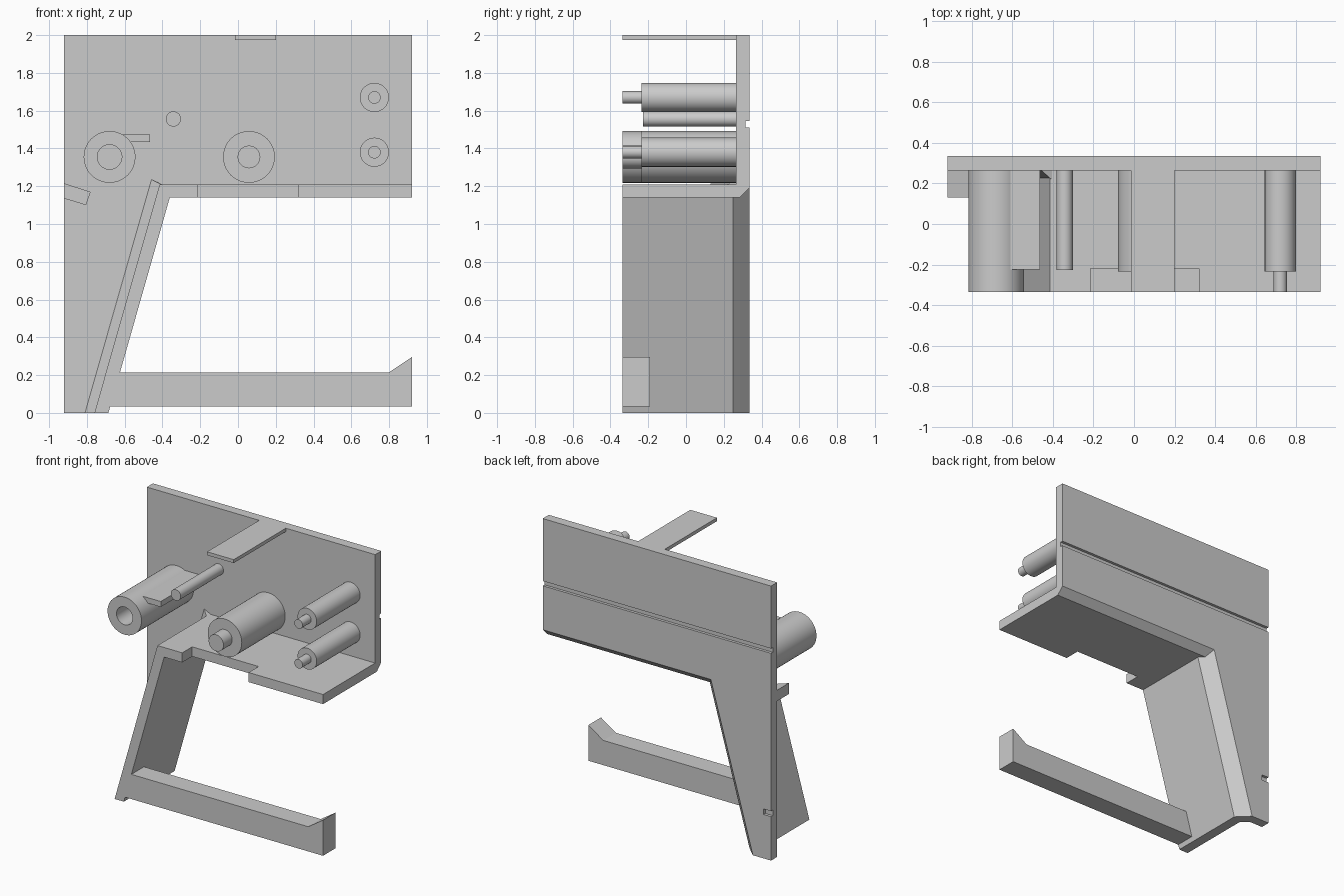
import bpy
import bmesh
from math import tau
from mathutils import Vector

cube = bpy.data.objects.get("Cube")
if cube:
    bpy.data.objects.remove(cube, do_unlink=True)

grey = bpy.data.materials.new("plain grey")
grey.use_nodes = True
grey.diffuse_color = (0.6, 0.6, 0.6, 1)
grey.node_tree.nodes["Principled BSDF"].inputs["Base Color"].default_value = (0.6, 0.6, 0.6, 1)

FRONT, PLATE, BACK = -0.335, 0.265, 0.335
SIDE, SLOPE = 0.92, 0.285


def finish(bm, name):
    bmesh.ops.recalc_face_normals(bm, faces=bm.faces)
    mesh = bpy.data.meshes.new(name)
    bm.to_mesh(mesh)
    bm.free()
    mesh.materials.append(grey)
    obj = bpy.data.objects.new(name, mesh)
    bpy.context.collection.objects.link(obj)
    return obj


def loft(name, sections):
    """Join equal-length x-z outlines, each placed at its own y."""
    bm = bmesh.new()
    rings = [[bm.verts.new((x, y, z)) for x, z in outline] for y, outline in sections]
    for a, b in zip(rings, rings[1:]):
        for i in range(len(a)):
            j = (i + 1) % len(a)
            bm.faces.new((a[i], a[j], b[j], b[i]))
    bm.faces.new(rings[0])
    bm.faces.new(rings[-1])
    return finish(bm, name)


def prism(name, outline, y0, y1):
    return loft(name, [(y0, outline), (y1, outline)])


def box(name, x0, x1, y0, y1, z0, z1):
    return prism(name, [(x0, z0), (x1, z0), (x1, z1), (x0, z1)], y0, y1)


def lathe(name, x, z, profile, closed=False):
    """Spin a (radius, y) profile about an axis running front to back."""
    bm = bmesh.new()
    verts = [bm.verts.new((x + r, y, z)) for r, y in profile]
    edges = [bm.edges.new(pair) for pair in zip(verts, verts[1:])]
    if closed:
        edges.append(bm.edges.new((verts[-1], verts[0])))
    bmesh.ops.spin(bm, geom=verts + edges, cent=Vector((x, 0, z)),
                   axis=(0, 1, 0), angle=tau, steps=48)
    bmesh.ops.remove_doubles(bm, verts=bm.verts, dist=0.0001)
    obj = finish(bm, name)
    bpy.ops.object.select_all(action="DESELECT")
    obj.select_set(True)
    bpy.context.view_layer.objects.active = obj
    bpy.ops.object.shade_smooth_by_angle()
    return obj


def cut(obj, cutter):
    mod = obj.modifiers.new("cut", "BOOLEAN")
    mod.operation = "DIFFERENCE"
    mod.solver = "EXACT"
    mod.object = cutter
    cutter.hide_render = True
    cutter.hide_viewport = True
    cutter.display_type = "WIRE"


def leg_x(z, inset=0):
    return -0.686 + SLOPE * z - inset


# Back plate, bevelled along the leg and the underside
def plate_outline(leg_inset, floor_inset):
    z = 1.14 + floor_inset
    return [(-SIDE, 0), (leg_x(0, leg_inset), 0), (leg_x(z, leg_inset), z),
            (SIDE, z), (SIDE, 2), (-SIDE, 2)]


plate = loft("back_plate", [(PLATE, plate_outline(0.015, 0)),
                            (0.285, plate_outline(0.035, 0)),
                            (BACK, plate_outline(0.088, 0.05))])
cut(plate, box("groove_cutter", -1, 1, 0.315, 0.4, 1.51, 1.545))
cut(plate, box("notch_cutter", -1, -0.86, 0.315, 0.4, 0.32, 0.36))


# Slanted wall and shelf in one bent strip
def strip_outline(inset):
    return [(-0.76, 0), (leg_x(0, inset), 0), (leg_x(1.14, inset), 1.14),
            (SIDE, 1.14), (SIDE, 1.21), (-0.415, 1.21)]


strip = loft("wall_and_shelf", [(FRONT, strip_outline(0)), (0.25, strip_outline(0)),
                                (PLATE, strip_outline(0.015))])
cut(strip, box("shelf_cutter", -0.215, 0.32, -0.5, -0.22, 1.0, 1.3))


# Sloped filler in the corner between wall and plate
def filler_outline(width):
    return [(-0.758 - width, 0), (-0.75, 0), (-0.405, 1.21),
            (-0.406 - width, 1.21 + width / 2)]


loft("corner_filler", [(0.22, filler_outline(0.001)), (PLATE, filler_outline(0.052))])

# Lower arm with a raised tip
prism("lower_arm", [(-0.70, 0.035), (SIDE, 0.035), (SIDE, 0.295), (0.80, 0.215),
                    (-0.65, 0.215)], FRONT, -0.19)

# Top tab, side peg and small ledge
box("top_tab", -0.015, 0.2, FRONT, PLATE, 1.975, 2)
prism("side_peg", [(-SIDE, 1.135), (-0.805, 1.10), (-0.78, 1.17), (-SIDE, 1.215)], 0.13, PLATE)
prism("ledge", [(-0.575, 1.435), (-0.465, 1.435), (-0.465, 1.475), (-0.61, 1.475)],
      -0.225, PLATE)

# Hollow post
lathe("hollow_post", -0.68, 1.355, [(0.137, PLATE), (0.137, FRONT), (0.065, FRONT),
                                    (0.065, PLATE)], closed=True)

# Stepped posts with a thin end pin
for name, x, z, radius, pin in (("large_post", 0.058, 1.355, 0.137, 0.06),
                                ("upper_small_post", 0.722, 1.67, 0.077, 0.033),
                                ("lower_small_post", 0.722, 1.38, 0.077, 0.033)):
    lathe(name, x, z, [(0, PLATE), (radius, PLATE), (radius, -0.235), (pin, -0.235),
                       (pin, FRONT), (0, FRONT)])

# Plain thin rod
lathe("thin_rod", -0.342, 1.556, [(0, PLATE), (0.04, PLATE), (0.04, -0.228), (0, -0.228)])
